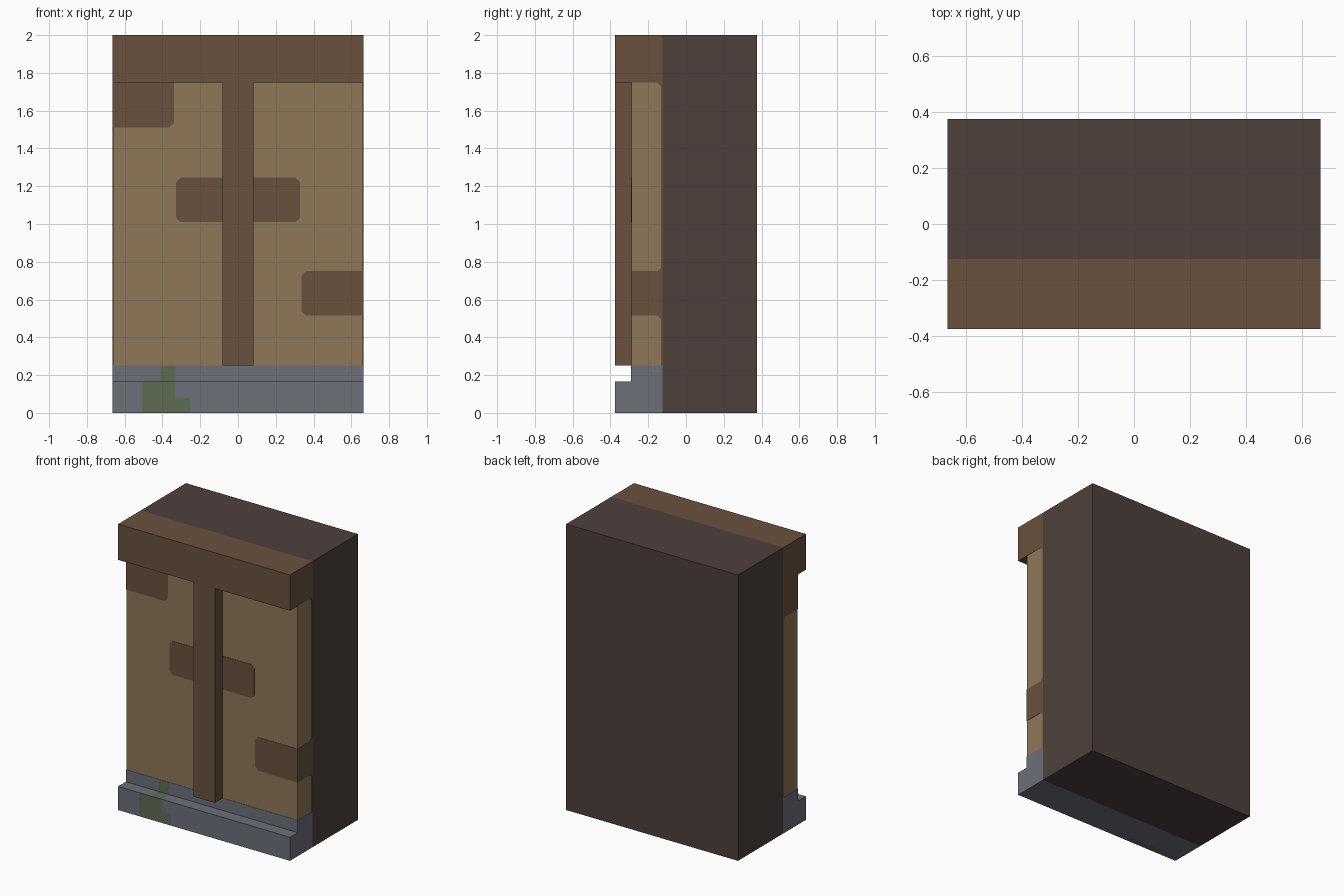
import bpy
import bmesh
from mathutils import Vector

cube = bpy.data.objects.get("Cube")
if cube:
    bpy.data.objects.remove(cube, do_unlink=True)


def material(name, rgb):
    linear = [((c / 255 + 0.055) / 1.055) ** 2.4 for c in rgb] + [1]
    mat = bpy.data.materials.new(name)
    mat.use_nodes = True
    mat.diffuse_color = linear
    mat.node_tree.nodes["Principled BSDF"].inputs["Base Color"].default_value = linear
    return mat


wood = material("brown wood", (106, 81, 62))
plaster = material("tan plaster", (143, 119, 89))
stone = material("grey stone", (109, 112, 122))
moss = material("moss green", (94, 108, 84))
dark = material("dark wood", (78, 64, 60))

W, BACK, FRONT, FACE, SEAM = 0.665, 0.375, -0.375, -0.29, -0.125
BASE_TOP, BEAM_BOTTOM, LEDGE = 0.25, 1.75, 0.165
THIN = 0.002


def prism(name, outline, axis, start, end, mats, cuts=(), rule=None):
    """Extrude an outline of (u, z) points along x or y; cut it and colour faces by rule."""
    bm = bmesh.new()

    def place(u, z, d):
        return (d, u, z) if axis == "x" else (u, d, z)

    face = bm.faces.new([bm.verts.new(place(u, z, start)) for u, z in outline])
    moved = bmesh.ops.extrude_face_region(bm, geom=[face], use_keep_orig=True)["geom"]
    verts = [g for g in moved if isinstance(g, bmesh.types.BMVert)]
    bmesh.ops.translate(bm, verts=verts, vec=place(0, 0, end - start))
    for i, value in cuts:
        normal = Vector((0, 0, 0))
        normal[i] = 1
        bmesh.ops.bisect_plane(bm, geom=bm.verts[:] + bm.edges[:] + bm.faces[:],
                               plane_co=normal * value, plane_no=normal)
    bmesh.ops.recalc_face_normals(bm, faces=bm.faces)
    if rule:
        for f in bm.faces:
            f.material_index = int(rule(f.calc_center_median()))
    mesh = bpy.data.meshes.new(name)
    bm.to_mesh(mesh)
    bm.free()
    for m in mats:
        mesh.materials.append(m)
    obj = bpy.data.objects.new(name, mesh)
    bpy.context.collection.objects.link(obj)
    return obj


def box(name, x, y, z, mat):
    outline = [(x[0], z[0]), (x[1], z[0]), (x[1], z[1]), (x[0], z[1])]
    return prism(name, outline, "y", y[0], y[1], [mat])


# Main volumes
box("back_block", (-W, W), (SEAM, BACK), (0, 2), dark)
box("top_beam", (-W, W), (FRONT, SEAM), (BEAM_BOTTOM, 2), wood)
box("wall", (-W + THIN, W - THIN), (FACE + THIN, SEAM), (BASE_TOP, BEAM_BOTTOM), plaster)
box("centre_post", (-0.083, 0.083), (FRONT, FACE + THIN), (BASE_TOP, BEAM_BOTTOM), wood)


# Stepped stone base with a moss patch
def is_moss(c):
    if c.y > -0.33 and c.z < 0.01:
        return False
    if c.y > FACE + 0.01:
        return False
    if c.z < 0.08:
        return -0.505 < c.x < -0.255
    if c.z < LEDGE - 0.001:
        return -0.505 < c.x < -0.33
    return -0.41 < c.x < -0.33


step = [(FRONT, 0), (SEAM, 0), (SEAM, BASE_TOP), (FACE, BASE_TOP), (FACE, LEDGE), (FRONT, LEDGE)]
prism("stone_base", step, "x", -W, W, [stone, moss],
      [(0, -0.505), (0, -0.41), (0, -0.33), (0, -0.255), (1, -0.33), (2, 0.08), (2, LEDGE)], is_moss)


# Exposed bricks on the front, with clipped corners where they end inside the wall
def brick(name, x0, x1, z0, z1, corners):
    c = 0.024
    points = []
    for key, x, z, sx, sz in (("bl", x0, z0, 1, 1), ("br", x1, z0, -1, 1),
                              ("tr", x1, z1, -1, -1), ("tl", x0, z1, 1, -1)):
        if key in corners:
            pair = [(x, z + sz * c), (x + sx * c, z)]
            points += pair if key in ("bl", "tr") else pair[::-1]
        else:
            points.append((x, z))
    prism(name, points, "y", FACE, FACE + THIN, [wood])


brick("upper_brick", -W, -0.34, 1.51, BEAM_BOTTOM, ("br",))
brick("middle_brick", -0.328, 0.328, 1.01, 1.245, ("bl", "br", "tr", "tl"))
brick("lower_brick", 0.335, W, 0.515, 0.75, ("bl", "tl"))

# Bricks wrapping round the sides, joined to a narrow strip along the seam
S, C = SEAM - 0.007, SEAM - 0.027
left_outline = [(FACE, 0.515), (C, 0.515), (S, 0.495), (S, BASE_TOP), (SEAM, BASE_TOP),
                (SEAM, BEAM_BOTTOM), (C, BEAM_BOTTOM), (S, 1.73), (S, 0.77), (C, 0.75), (FACE, 0.75)]
right_outline = [(FACE, 1.51), (C, 1.51), (S, 1.49), (S, BASE_TOP), (SEAM, BASE_TOP),
                 (SEAM, BEAM_BOTTOM), (FACE, BEAM_BOTTOM)]
prism("left_side_brick", left_outline, "x", W - THIN, W, [wood])
prism("right_side_brick", right_outline, "x", -W, -W + THIN, [wood])
